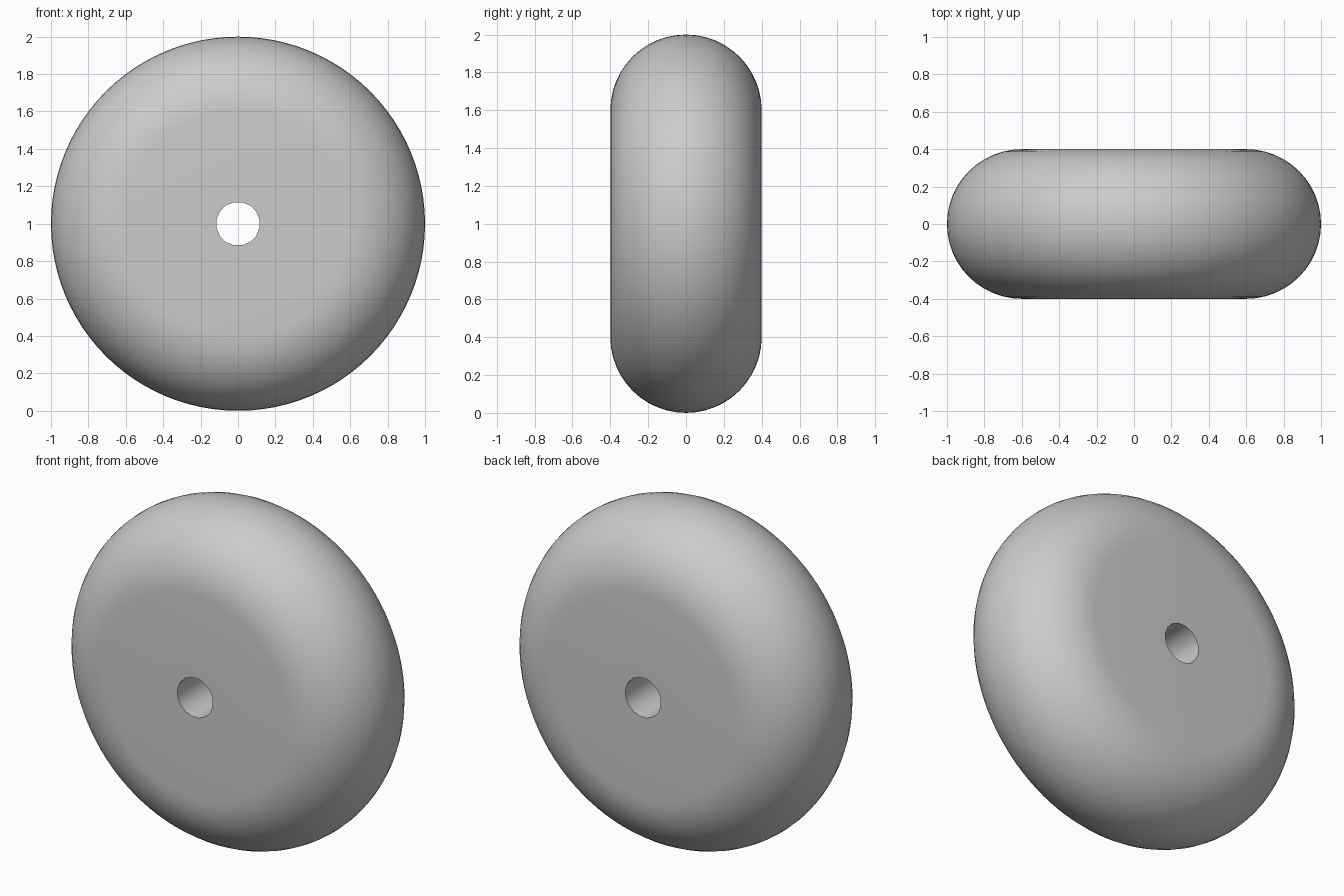
import bpy, bmesh
from math import sin, cos, pi

if "Cube" in bpy.data.objects:
    bpy.data.objects.remove(bpy.data.objects["Cube"])

HALF = 0.4        # half the thickness, also the rim radius
FLAT = 0.6        # radius of the flat side faces
BORE = 0.117      # radius of the axle hole
SEGMENTS, BORE_SIDES, ARC = 96, 16, 24

bm = bmesh.new()


def ring(radius, y, sides, shift=0.0):
    """Closed loop of edges around the y axis."""
    verts = []
    for i in range(sides):
        a = 2 * pi * (i + shift) / sides
        verts.append(bm.verts.new((radius * cos(a), y, 1 + radius * sin(a))))
    return [bm.edges.new((verts[i - 1], verts[i])) for i in range(sides)]


# Rounded rim from the front face to the back face
loops = []
for k in range(ARC + 1):
    t = pi * k / ARC
    loops.append(ring(FLAT + HALF * sin(t), -HALF * cos(t), SEGMENTS))

# Axle hole, back to front, closing the section
loops.append(ring(BORE, HALF, BORE_SIDES, 0.5))
loops.append(ring(BORE, -HALF, BORE_SIDES, 0.5))

for i, loop in enumerate(loops):
    bmesh.ops.bridge_loops(bm, edges=loops[i - 1] + loop)
bmesh.ops.recalc_face_normals(bm, faces=bm.faces[:])

mesh = bpy.data.meshes.new("wheel")
bm.to_mesh(mesh)
bm.free()
wheel = bpy.data.objects.new("wheel", mesh)
bpy.context.collection.objects.link(wheel)

# Plain grey material
grey = bpy.data.materials.new("light grey")
grey.use_nodes = True
colour = (0.6, 0.6, 0.6, 1)
grey.diffuse_color = colour
grey.node_tree.nodes["Principled BSDF"].inputs["Base Color"].default_value = colour
mesh.materials.append(grey)

bpy.ops.object.select_all(action="DESELECT")
wheel.select_set(True)
bpy.context.view_layer.objects.active = wheel
bpy.ops.object.shade_smooth_by_angle(angle=pi / 6)
